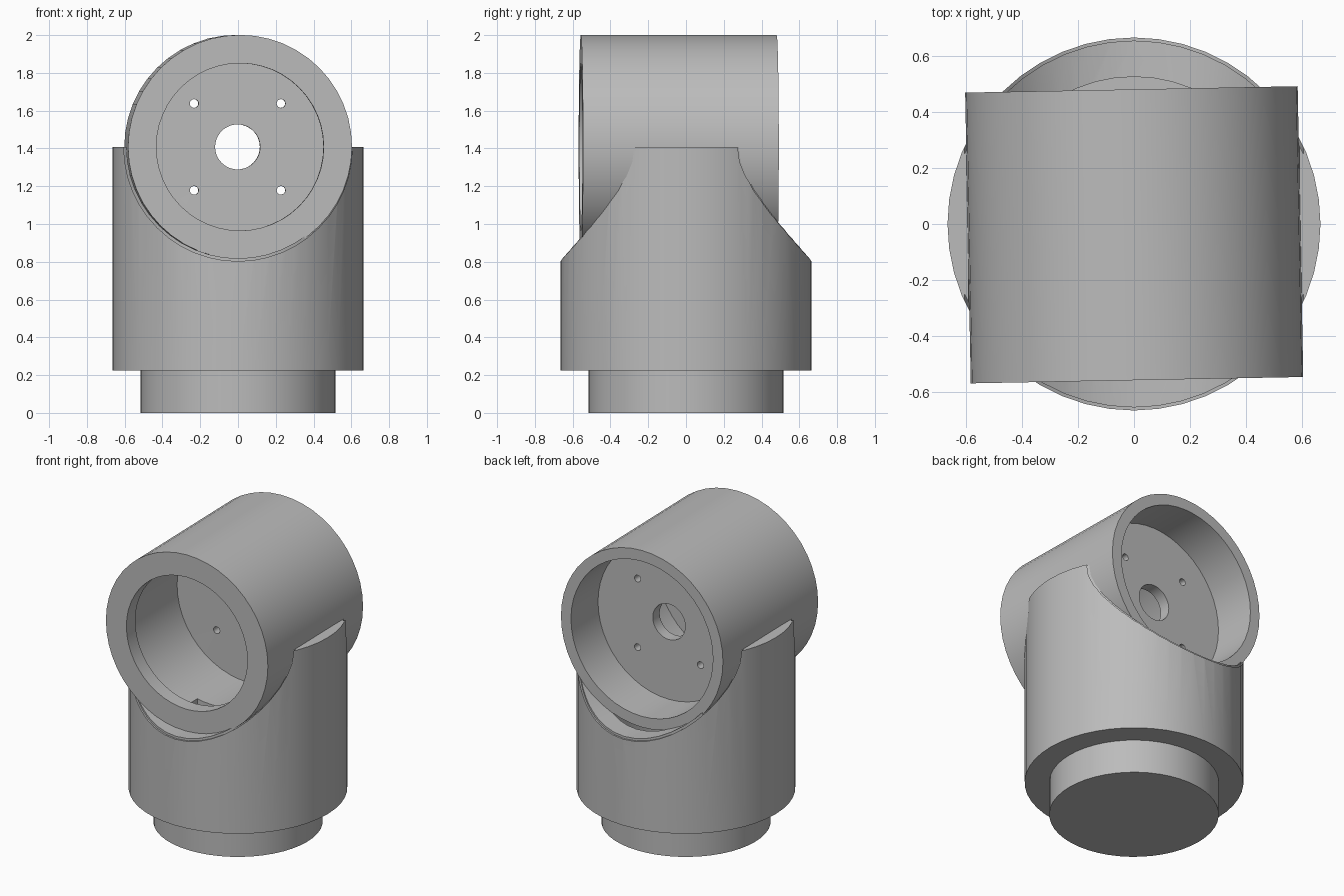
import bpy, bmesh, math
from mathutils import Matrix, Vector

cube = bpy.data.objects.get("Cube")
if cube:
    bpy.data.objects.remove(cube, do_unlink=True)

SIDES = 48
AXIS_Z = 1.408
TURN = math.radians(1.1)
# local z of a lathed part becomes +y in the head frame
HEAD = (Matrix.Translation((0, 0, AXIS_Z)) @ Matrix.Rotation(TURN, 4, 'Z')
        @ Matrix.Rotation(-math.pi / 2, 4, 'X'))
SADDLE = Matrix.Translation((0, 0, AXIS_Z)) @ Matrix.Rotation(-math.pi / 2, 4, 'X')

grey = bpy.data.materials.new("plain grey")
grey.use_nodes = True
colour = (0.5, 0.5, 0.5, 1)
grey.diffuse_color = colour
grey.node_tree.nodes["Principled BSDF"].inputs["Base Color"].default_value = colour


def finish(name, bm, matrix):
    bmesh.ops.remove_doubles(bm, verts=bm.verts, dist=1e-5)
    bmesh.ops.recalc_face_normals(bm, faces=bm.faces)
    bm.transform(matrix)
    mesh = bpy.data.meshes.new(name)
    bm.to_mesh(mesh)
    bm.free()
    mesh.materials.append(grey)
    obj = bpy.data.objects.new(name, mesh)
    bpy.context.collection.objects.link(obj)
    return obj


def lathe(name, profile, matrix=Matrix(), sides=SIDES):
    """Spin a closed (radius, height) profile about local z."""
    bm = bmesh.new()
    verts = [bm.verts.new((r, 0, h)) for r, h in profile]
    edges = [bm.edges.new((a, b)) for a, b in zip(verts, verts[1:] + verts[:1])
             if a.co.x > 0 or b.co.x > 0]
    bmesh.ops.spin(bm, geom=verts + edges, cent=(0, 0, 0), axis=(0, 0, 1),
                   angle=2 * math.pi, steps=sides)
    return finish(name, bm, matrix)


def rod(name, radius, low, high, matrix, sides=SIDES):
    return lathe(name, [(0, low), (radius, low), (radius, high), (0, high)], matrix, sides)


def box(name, size, centre, matrix=Matrix()):
    bm = bmesh.new()
    bmesh.ops.create_cube(bm, size=1)
    bm.transform(Matrix.Translation(centre) @ Matrix.Diagonal(Vector(size).to_4d()))
    return finish(name, bm, matrix)


def cut(target, cutter):
    """Subtract the cutter, bake the result and drop the cutter."""
    cutter.hide_render = True
    mod = target.modifiers.new("cut", 'BOOLEAN')
    mod.operation = 'DIFFERENCE'
    mod.solver = 'EXACT'
    mod.object = cutter
    graph = bpy.context.evaluated_depsgraph_get()
    baked = bpy.data.meshes.new_from_object(target.evaluated_get(graph))
    target.modifiers.clear()
    target.data = baked
    bpy.data.objects.remove(cutter, do_unlink=True)


# Hollow upright body with its narrower closed foot
body = lathe("body", [(0, 0), (0.515, 0), (0.515, 0.225), (0.665, 0.225),
                      (0.665, AXIS_Z), (0.525, AXIS_Z), (0.525, 0.3), (0, 0.3)])

# Saddle for the head, with a relieved outer edge
cut(body, rod("saddle_cutter", 0.59, -1, 1, SADDLE))
edge_cutter = rod("saddle_edge_cutter", 0.605, -1, 1, SADDLE)
cut(edge_cutter, rod("saddle_core", 0.654, -1, 3, Matrix()))
cut(body, edge_cutter)

# Cross tube: lipped front bore, dividing plate with centre hole, open back bore
head = lathe("head", [(0.119, 0.11), (0.52, 0.11), (0.52, -0.46), (0.443, -0.46),
                      (0.443, -0.557), (0.593, -0.557), (0.593, 0.48),
                      (0.52, 0.48), (0.52, 0.185), (0.119, 0.185)], HEAD)

# Four screw holes through the plate
for sx in (-1, 1):
    for sz in (-1, 1):
        place = HEAD @ Matrix.Translation((sx * 0.23, sz * 0.23, 0))
        cut(head, rod("screw_hole_cutter", 0.023, 0.05, 0.25, place, 16))

# Cable slot through the floor of the front bore
cut(head, box("cable_slot_cutter", (0.22, 0.17, 0.25), (0, -0.365, 0.87),
              Matrix.Rotation(TURN, 4, 'Z')))

# Smooth round walls, crisp edges
for obj in (body, head):
    bpy.ops.object.select_all(action='DESELECT')
    obj.select_set(True)
    bpy.context.view_layer.objects.active = obj
    bpy.ops.object.shade_smooth_by_angle(angle=math.radians(30))
